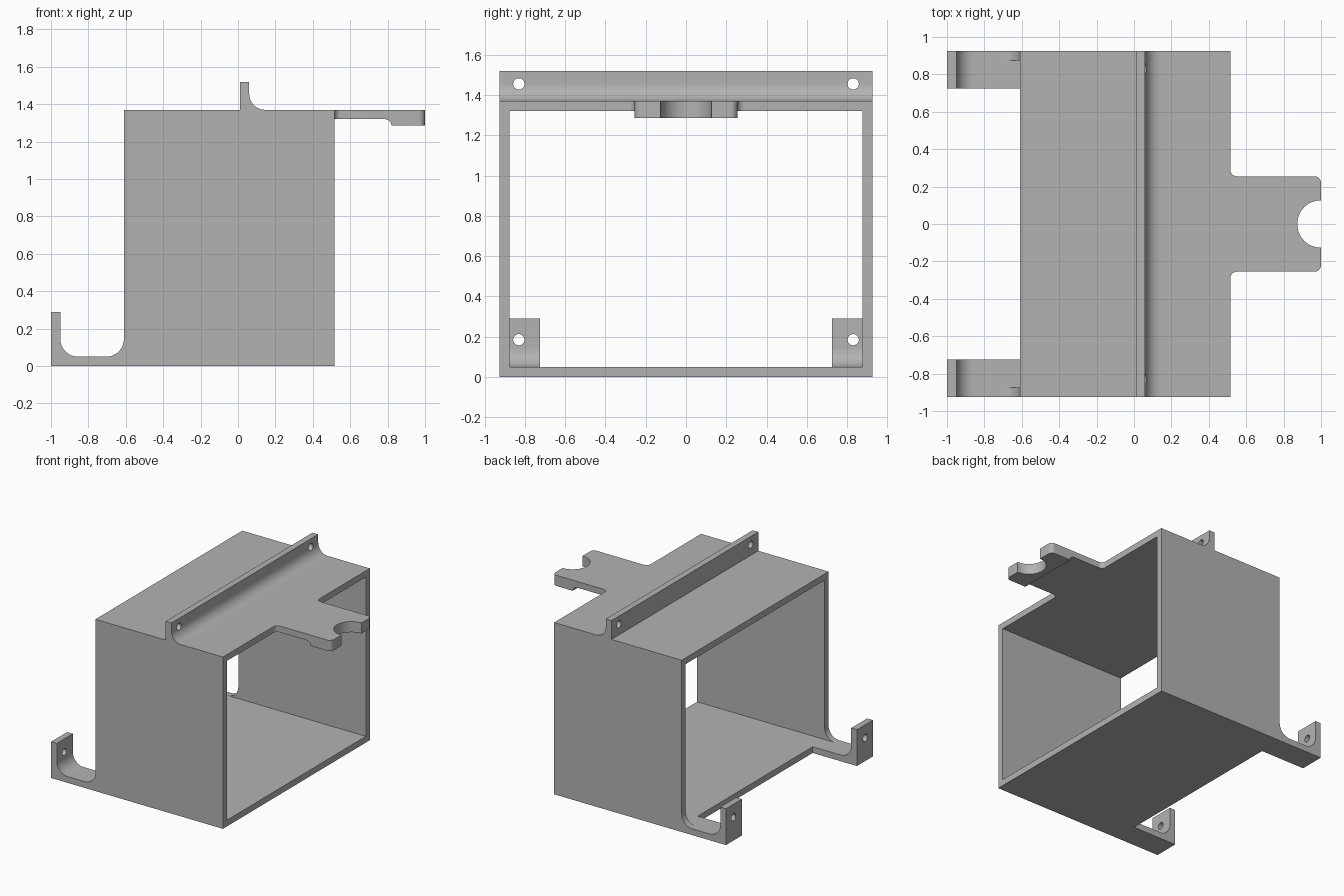
import bpy, bmesh
from math import cos, sin, radians

if "Cube" in bpy.data.objects:
    bpy.data.objects.remove(bpy.data.objects["Cube"], do_unlink=True)

grey = bpy.data.materials.new("plain_grey")
grey.use_nodes = True
colour = (0.45, 0.45, 0.45, 1)
grey.diffuse_color = colour
grey.node_tree.nodes["Principled BSDF"].inputs["Base Color"].default_value = colour

# Main dimensions
BACK, FRONT, SIDE, TOP, WALL, TIP = -0.61, 0.515, 0.925, 1.37, 0.05, 1.0
HOLE_Y, HOLE_R = 0.83, 0.028


def arc(cx, cy, r, start, end, steps=14):
    """Points along a circular arc, angles in degrees."""
    angles = [radians(start + (end - start) * i / steps) for i in range(steps + 1)]
    return [(cx + r * cos(a), cy + r * sin(a)) for a in angles]


def prism(name, profile, axis, low, high):
    """Extrude a flat profile along an axis between two positions."""
    place = {"x": lambda p: (low, p[0], p[1]),
             "y": lambda p: (p[0], low, p[1]),
             "z": lambda p: (p[0], p[1], low)}[axis]
    bm = bmesh.new()
    face = bm.faces.new([bm.verts.new(place(p)) for p in profile])
    new = bmesh.ops.extrude_face_region(bm, geom=[face])["geom"]
    for v in new:
        if isinstance(v, bmesh.types.BMVert):
            setattr(v.co, axis, high)
    bmesh.ops.recalc_face_normals(bm, faces=bm.faces)
    mesh = bpy.data.meshes.new(name)
    bm.to_mesh(mesh)
    bm.free()
    mesh.materials.append(grey)
    obj = bpy.data.objects.new(name, mesh)
    bpy.context.collection.objects.link(obj)
    return obj


def activate(obj):
    bpy.ops.object.select_all(action="DESELECT")
    obj.select_set(True)
    bpy.context.view_layer.objects.active = obj


def cut(obj, cutter):
    """Subtract the cutter and discard it."""
    cutter.hide_render = True
    mod = obj.modifiers.new("cut", "BOOLEAN")
    mod.operation, mod.solver, mod.object = "DIFFERENCE", "EXACT", cutter
    activate(obj)
    bpy.ops.object.modifier_apply(modifier=mod.name)
    bpy.data.objects.remove(cutter, do_unlink=True)


def drill(obj, y, z, low, high):
    cut(obj, prism("drill", arc(y, z, HOLE_R, 0, 345, 23), "x", low, high))


def rect(a, b, c, d):
    return [(a, c), (b, c), (b, d), (a, d)]


parts = []

# Rectangular sleeve, open at both x ends
sleeve = prism("sleeve", rect(-SIDE, SIDE, 0, TOP), "x", BACK, FRONT)
cut(sleeve, prism("sleeve_opening", rect(WALL - SIDE, SIDE - WALL, WALL, TOP - WALL),
                  "x", BACK - 0.1, FRONT + 0.1))
parts.append(sleeve)

# Upright rib across the top, with a fillet on one side
R = 0.085
rib = prism("top_rib", [(0.01, TOP), (0.01, 1.52), (0.06, 1.52)]
            + arc(0.06 + R, TOP + R, R, 180, 270), "y", -SIDE, SIDE)
for side in (-1, 1):
    drill(rib, side * HOLE_Y, 1.455, -0.1, 0.3)
parts.append(rib)

# Tongue with rounded corners and a round notch in its tip
W, C, N, PAD = 0.255, 0.035, 0.127, 1.285
half = arc(FRONT + C, W + C, C, 180, 270, 8) + arc(TIP - C, W - C, C, 90, 0, 8)
notch = arc(TIP, 0, N, 90, 270, 28)
outline = half + notch + [(x, -y) for x, y in reversed(half)]
tongue = prism("tongue", outline, "z", PAD, TOP)
step = TOP - WALL - PAD
relief = [(FRONT - 0.1, PAD - 0.1), (FRONT - 0.1, TOP - WALL)] \
    + arc(0.82 - step, PAD, step, 90, 0, 8) + [(0.82, PAD - 0.1)]
cut(tongue, prism("tongue_relief", relief, "y", -0.5, 0.5))
parts.append(tongue)

# Pair of hooks behind the sleeve, each blended into its side wall
H = 0.095
for side, label in ((1, "left"), (-1, "right")):
    profile = [(BACK, 0), (BACK, WALL)] + arc(-0.95 + H, WALL + H, H, 270, 180) \
        + [(-0.95, 0.29), (-TIP, 0.29), (-TIP, 0)]
    hook = prism(label + "_hook", profile, "y", side * 0.725, side * SIDE)
    drill(hook, side * HOLE_Y, 0.185, -1.1, -0.8)
    blend = prism(label + "_hook_blend", [(BACK, WALL)]
                  + arc(BACK - H, WALL + H, H, 270, 360),
                  "y", side * (SIDE - WALL), side * SIDE)
    parts += [hook, blend]

for obj in parts:
    activate(obj)
    bpy.ops.object.shade_smooth_by_angle(angle=radians(30))
